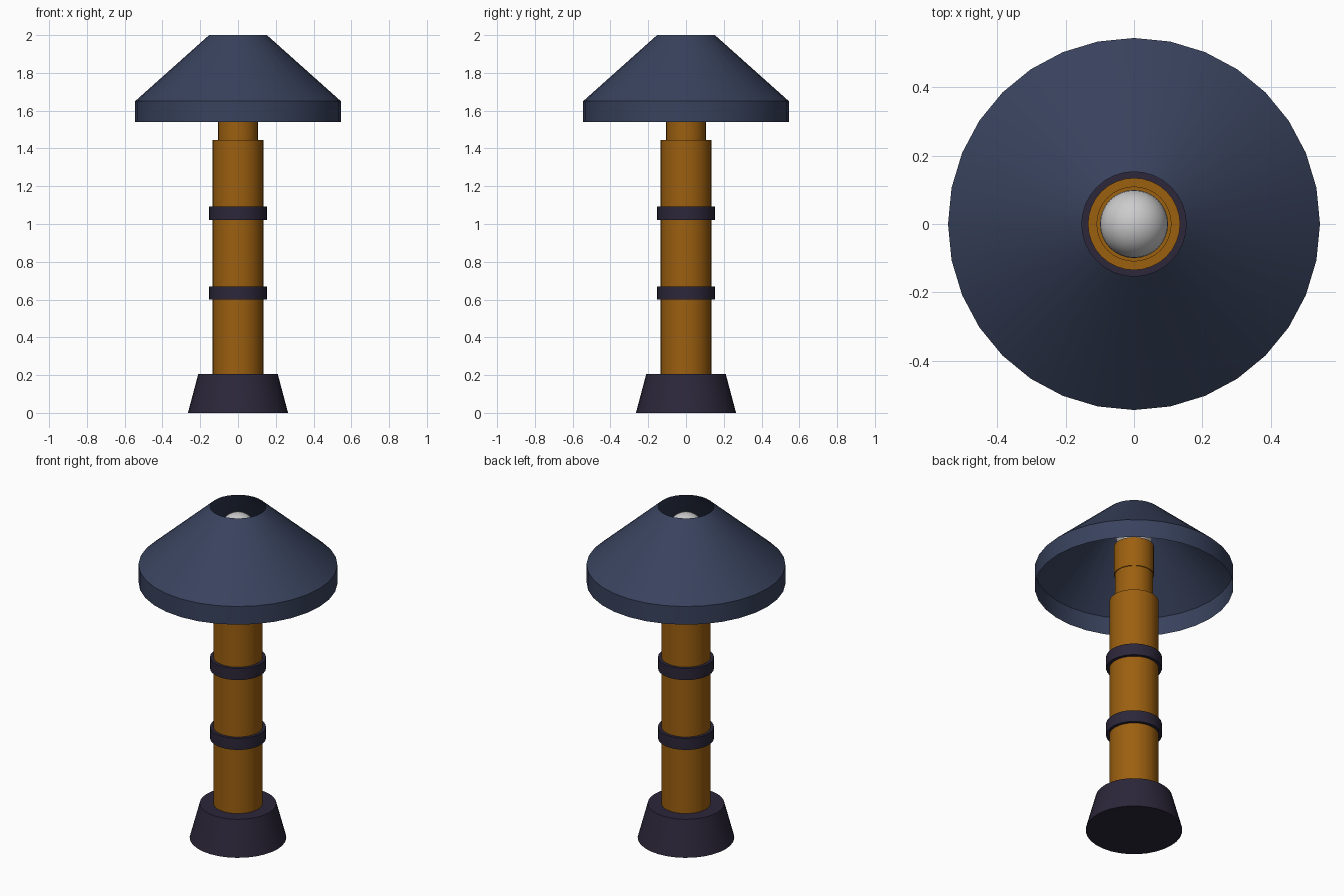
import bpy, math

if "Cube" in bpy.data.objects:
    bpy.data.objects.remove(bpy.data.objects["Cube"])

SIDES = 32


def material(name, rgb):
    m = bpy.data.materials.new(name)
    m.diffuse_color = (*rgb, 1)
    m.use_nodes = True
    m.node_tree.nodes["Principled BSDF"].inputs["Base Color"].default_value = m.diffuse_color
    return m


navy = material("navy", (0.04, 0.055, 0.11))
amber = material("amber", (0.33, 0.115, 0.005))
dark = material("dark", (0.025, 0.02, 0.042))


def finish(obj, name, mat):
    obj.name = name
    if mat:
        obj.data.materials.append(mat)
    bpy.ops.object.shade_smooth_by_angle(angle=math.radians(30))


def frustum(name, r_bottom, r_top, z0, z1, mat):
    bpy.ops.mesh.primitive_cone_add(vertices=SIDES, radius1=r_bottom, radius2=r_top,
                                    depth=z1 - z0, location=(0, 0, (z0 + z1) / 2))
    finish(bpy.context.object, name, mat)


def lathe_sheet(name, profile, mat):
    """Open thin surface revolved from (radius, z) points."""
    verts = [(r * math.sin(a), r * math.cos(a), z) for r, z in profile
             for a in (2 * math.pi * i / SIDES for i in range(SIDES))]
    faces = [(k * SIDES + i, k * SIDES + (i + 1) % SIDES,
              (k + 1) * SIDES + (i + 1) % SIDES, (k + 1) * SIDES + i)
             for k in range(len(profile) - 1) for i in range(SIDES)]
    mesh = bpy.data.meshes.new(name)
    mesh.from_pydata(verts, [], [f[::-1] for f in faces])
    obj = bpy.data.objects.new(name, mesh)
    bpy.context.collection.objects.link(obj)
    bpy.ops.object.select_all(action='DESELECT')
    obj.select_set(True)
    bpy.context.view_layer.objects.active = obj
    finish(obj, name, mat)


# Foot and post
frustum("base", 0.265, 0.21, 0, 0.207, dark)
frustum("post", 0.135, 0.135, 0.207, 1.445, amber)

# Bands around the post
for i, z in enumerate((0.60, 1.022)):
    frustum(f"band_{i + 1}", 0.153, 0.153, z, z + 0.07, dark)

# Neck and bulb socket
frustum("neck", 0.105, 0.105, 1.445, 1.612, amber)
frustum("socket", 0.11, 0.11, 1.612, 1.79, amber)

# Bulb
bpy.ops.mesh.primitive_uv_sphere_add(segments=SIDES, ring_count=16, radius=0.1,
                                     location=(0, 0, 1.86))
finish(bpy.context.object, "bulb", None)

# Open shade with a short vertical rim
lathe_sheet("shade", [(0.545, 1.54), (0.545, 1.65), (0.153, 2.0)], navy)
